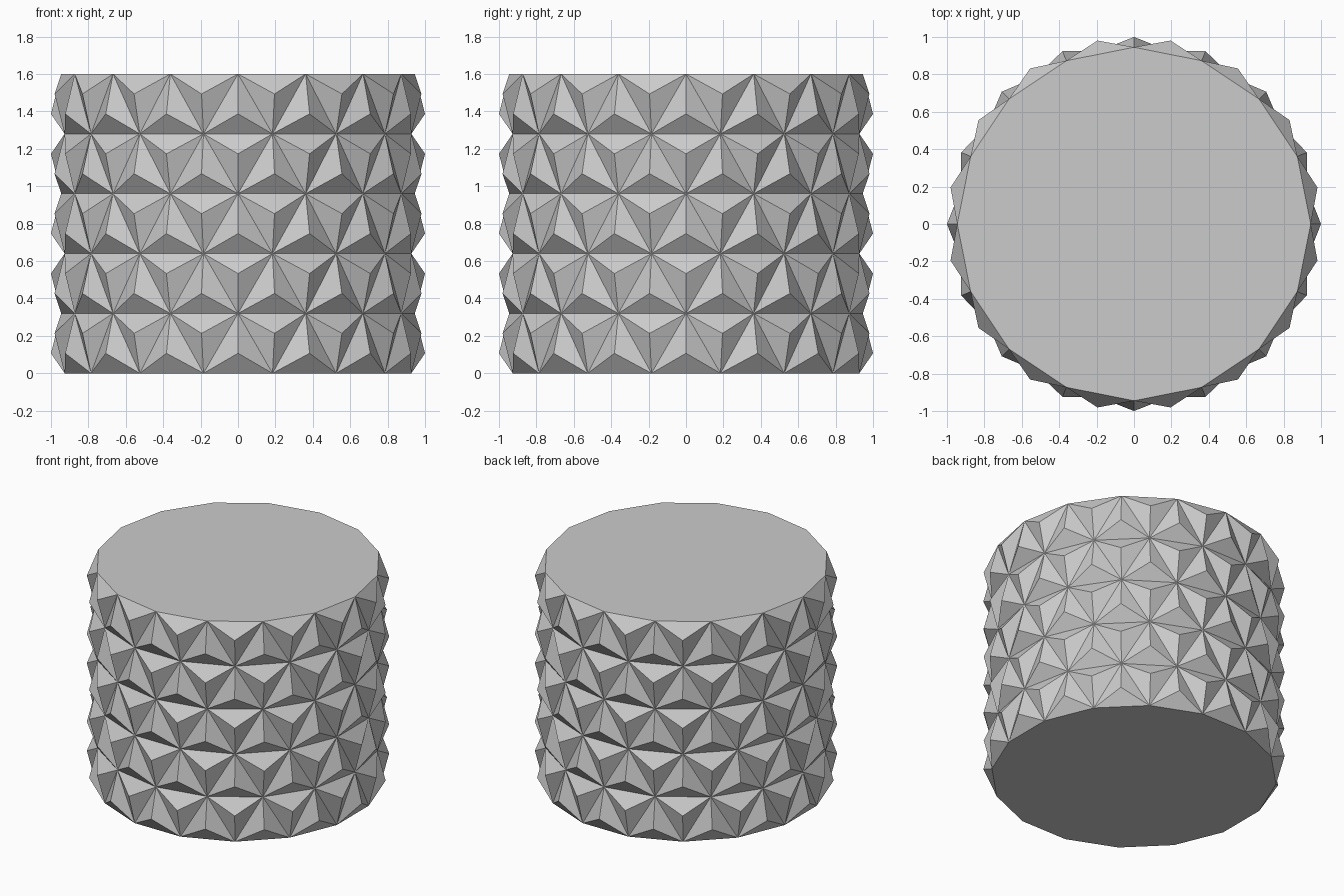
import bpy, bmesh
from math import sin, cos, pi

if "Cube" in bpy.data.objects:
    bpy.data.objects.remove(bpy.data.objects["Cube"])

SIDES, ROWS = 16, 5
HEIGHT, R_VALLEY, R_PEAK = 1.6, 0.945, 1.0
step = 2 * pi / SIDES

bm = bmesh.new()

# Rings of valley points, every other ring turned by half a step
rings = []
for r in range(ROWS + 1):
    turn = 0.5 if r % 2 == 0 else 0.0
    rings.append([bm.verts.new((R_VALLEY * cos((i + turn) * step),
                                R_VALLEY * sin((i + turn) * step),
                                HEIGHT * r / ROWS)) for i in range(SIDES)])

# Triangle bands between neighbouring rings
tris = []
for r in range(ROWS):
    lo, hi = rings[r], rings[r + 1]
    for i in range(SIDES):
        j = (i + 1) % SIDES
        if r % 2 == 0:
            tris.append(bm.faces.new((lo[i], lo[j], hi[j])))
            tris.append(bm.faces.new((lo[i], hi[j], hi[i])))
        else:
            tris.append(bm.faces.new((lo[i], lo[j], hi[i])))
            tris.append(bm.faces.new((lo[j], hi[j], hi[i])))

# Raise a small pyramid on every triangle
for v in bmesh.ops.poke(bm, faces=tris)["verts"]:
    k = R_PEAK / v.co.xy.length
    v.co.x *= k
    v.co.y *= k

# Flat end caps
bm.faces.new(rings[0][::-1])
bm.faces.new(rings[-1])
bmesh.ops.recalc_face_normals(bm, faces=bm.faces[:])

mesh = bpy.data.meshes.new("studded_drum")
bm.to_mesh(mesh)
bm.free()
bpy.context.collection.objects.link(bpy.data.objects.new("studded_drum", mesh))
